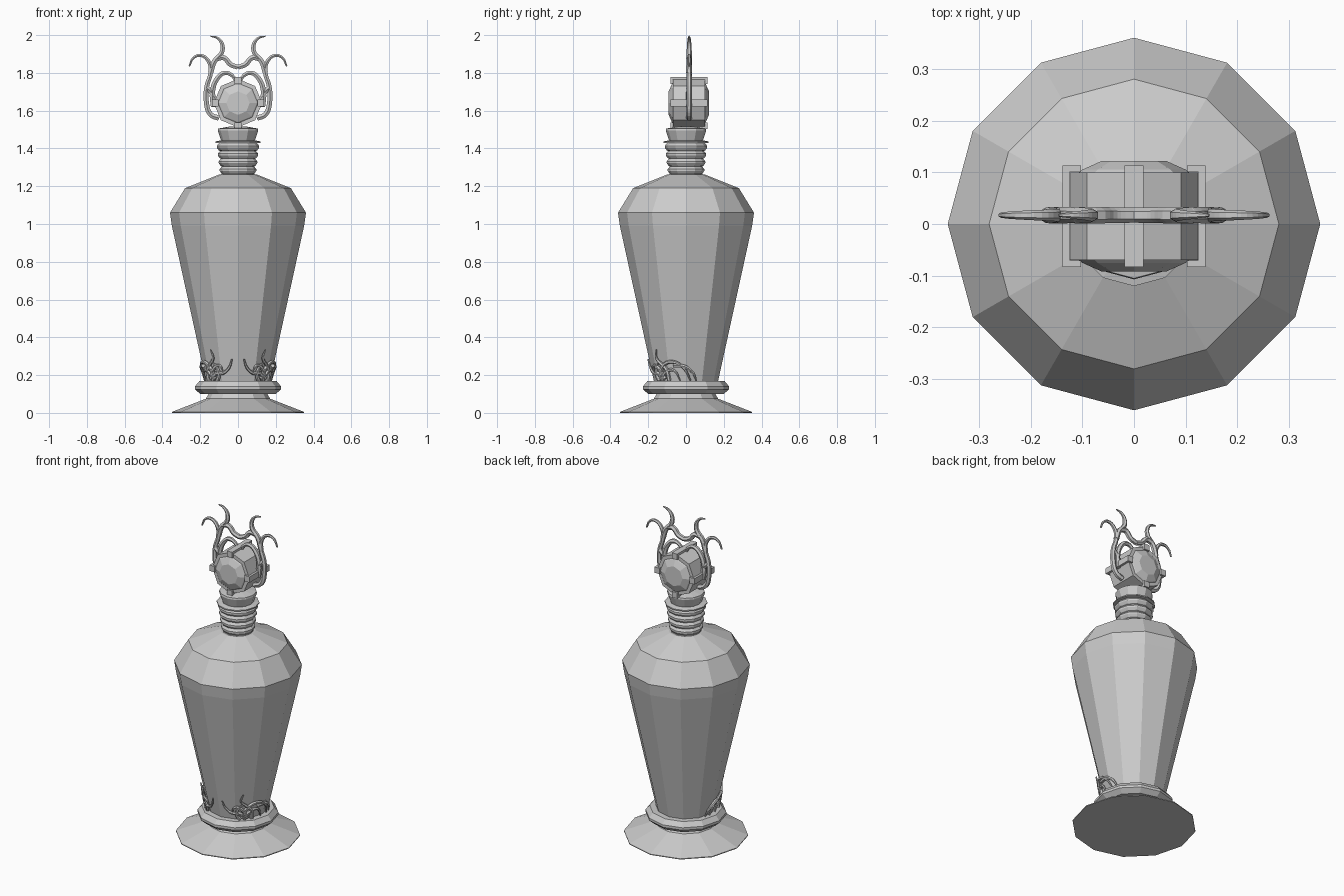
import bpy, bmesh
from math import sin, cos, pi, radians
from mathutils import Matrix, Vector

if "Cube" in bpy.data.objects:
    bpy.data.objects.remove(bpy.data.objects["Cube"])

grey = bpy.data.materials.new("plain grey")
grey.use_nodes = True
COLOUR = (0.6, 0.6, 0.6, 1)
grey.diffuse_color = COLOUR
for node in grey.node_tree.nodes:
    if node.type == 'BSDF_PRINCIPLED':
        node.inputs["Base Color"].default_value = COLOUR


def finish(name, bm):
    bmesh.ops.recalc_face_normals(bm, faces=bm.faces)
    mesh = bpy.data.meshes.new(name)
    bm.to_mesh(mesh)
    bm.free()
    mesh.materials.append(grey)
    obj = bpy.data.objects.new(name, mesh)
    bpy.context.collection.objects.link(obj)
    return obj


def lathe(name, profile, sides=12, matrix=Matrix()):
    """Faceted solid from (radius, height) pairs, closed at both ends."""
    bm = bmesh.new()
    rings = [[bm.verts.new((r * cos(2 * pi * i / sides), r * sin(2 * pi * i / sides), z))
              for i in range(sides)] for r, z in profile]
    for low, high in zip(rings, rings[1:]):
        for i in range(sides):
            j = (i + 1) % sides
            bm.faces.new((low[i], low[j], high[j], high[i]))
    bm.faces.new(rings[0])
    bm.faces.new(rings[-1])
    bm.transform(matrix)
    return finish(name, bm)


def tendril(name, points, thick, start=1.0, tip=0.2):
    """Smoothly bent tube that thins towards its last point."""
    curve = bpy.data.curves.new(name, 'CURVE')
    curve.dimensions = '3D'
    curve.bevel_depth = thick
    curve.bevel_resolution = 1
    curve.resolution_u = 4
    curve.use_fill_caps = True
    spline = curve.splines.new('BEZIER')
    spline.bezier_points.add(len(points) - 1)
    for i, (bp, co) in enumerate(zip(spline.bezier_points, points)):
        bp.co = co
        bp.handle_left_type = bp.handle_right_type = 'AUTO'
        t = i / (len(points) - 1)
        bp.radius = start + (tip - start) * t ** 2
    curve.materials.append(grey)
    obj = bpy.data.objects.new(name, curve)
    bpy.context.collection.objects.link(obj)
    bpy.ops.object.select_all(action='DESELECT')
    obj.select_set(True)
    bpy.context.view_layer.objects.active = obj
    bpy.ops.object.convert(target='MESH')
    for poly in bpy.context.object.data.polygons:
        poly.use_smooth = False


# Foot, collar and vase body
lathe("foot", [(0.35, 0), (0.35, 0.005), (0.17, 0.075), (0.15, 0.11)])
lathe("foot_collar", [(0.15, 0.1), (0.2, 0.1), (0.228, 0.125), (0.228, 0.14),
                      (0.205, 0.168), (0.15, 0.168)])
lathe("vase_body", [(0.168, 0.16), (0.35, 0.99), (0.36, 1.06), (0.28, 1.19), (0.1, 1.262)])

# Ribbed neck with a lip
neck = [(0.09, 1.25)]
for i in range(4):
    z, r = 1.267 + i * 0.041, 0.097 + i * 0.005
    neck += [(r - 0.01, z), (r, z + 0.014), (r, z + 0.024), (r - 0.012, z + 0.038)]
neck += [(0.12, 1.43), (0.12, 1.437), (0.085, 1.444)]
lathe("ribbed_neck", neck)
lathe("stopper", [(0.085, 1.43), (0.092, 1.45), (0.107, 1.495), (0.105, 1.505), (0.05, 1.515)])

# Eight-sided jewel lying front to back
HEAD = Matrix.Translation((0, 0.015, 1.64))
LIE = HEAD @ Matrix.Rotation(pi / 2, 4, 'X')
half = [(0.128, 0.085), (0.106, 0.085), (0.1, 0.09), (0.062, 0.107)]
lathe("jewel", [(r, -d) for r, d in reversed(half)] + half, 8, LIE)

# Claws holding the jewel at top, bottom and both sides
for i, side in enumerate(("left", "top", "right", "bottom")):
    bm = bmesh.new()
    for radial, depth, size in ((0.131, 0, (0.014, 0.19, 0.036)),
                                (0.12, 0.092, (0.036, 0.012, 0.036)),
                                (0.12, -0.092, (0.036, 0.012, 0.036))):
        bmesh.ops.create_cube(bm, size=1, matrix=Matrix.Translation((radial, depth, 0))
                              @ Matrix.Diagonal((*size, 1)))
    bm.transform(HEAD @ Matrix.Rotation(-i * pi / 2, 4, 'Y'))
    finish(side + "_claw", bm)

# Branching crest: x, z paths mirrored to both sides
CREST = {
    "outer_branch": ([(0.10, 1.56), (0.145, 1.58), (0.168, 1.65), (0.165, 1.73), (0.145, 1.80),
                      (0.155, 1.86), (0.195, 1.892), (0.235, 1.88), (0.258, 1.835)], 0.3),
    "upper_branch": ([(0.145, 1.80), (0.125, 1.86), (0.085, 1.91), (0.085, 1.955),
                      (0.11, 1.985), (0.145, 1.994)], 0.2),
    "middle_branch": ([(0.115, 1.875), (0.075, 1.88), (0.04, 1.845), (0, 1.83)], 0.9),
    "inner_arch": ([(0.13, 1.62), (0.135, 1.70), (0.11, 1.77), (0.07, 1.80),
                    (0.03, 1.785), (0.008, 1.745)], 0.5),
    "cheek_branch": ([(0.165, 1.72), (0.135, 1.69), (0.12, 1.65)], 0.5),
}
for side, s in (("left", 1), ("right", -1)):
    for part, (path, tip) in CREST.items():
        tendril(side + "_" + part, [(s * x, 0.017, z) for x, z in path], 0.016, 1, tip)

# Tendrils hugging the foot of the body: (degrees from front, height) paths
VINES = {
    "tall_vine": [(60, 0.17), (57, 0.23), (48, 0.26), (40, 0.29), (43, 0.335)],
    "front_vine": [(48, 0.17), (38, 0.21), (26, 0.21), (14, 0.24), (9, 0.285)],
    "low_front_vine": [(52, 0.18), (40, 0.24), (30, 0.25), (25, 0.22)],
    "side_arch": [(42, 0.18), (52, 0.25), (70, 0.27), (87, 0.235), (98, 0.17)],
    "small_side_arch": [(45, 0.18), (57, 0.22), (70, 0.225), (80, 0.17)],
    "long_side_arch": [(70, 0.25), (88, 0.245), (102, 0.21), (108, 0.17)],
    "short_vine": [(38, 0.17), (33, 0.2), (36, 0.245), (45, 0.27)],
}
for side, s in (("left", 1), ("right", -1)):
    for part, path in VINES.items():
        points = []
        for angle, z in path:
            r = 0.178 + 0.219 * (z - 0.17)
            a = radians(angle)
            points.append(Vector((s * r * sin(a), -r * cos(a), z)))
        tendril(side + "_" + part, points, 0.011, 1, 0.35)
